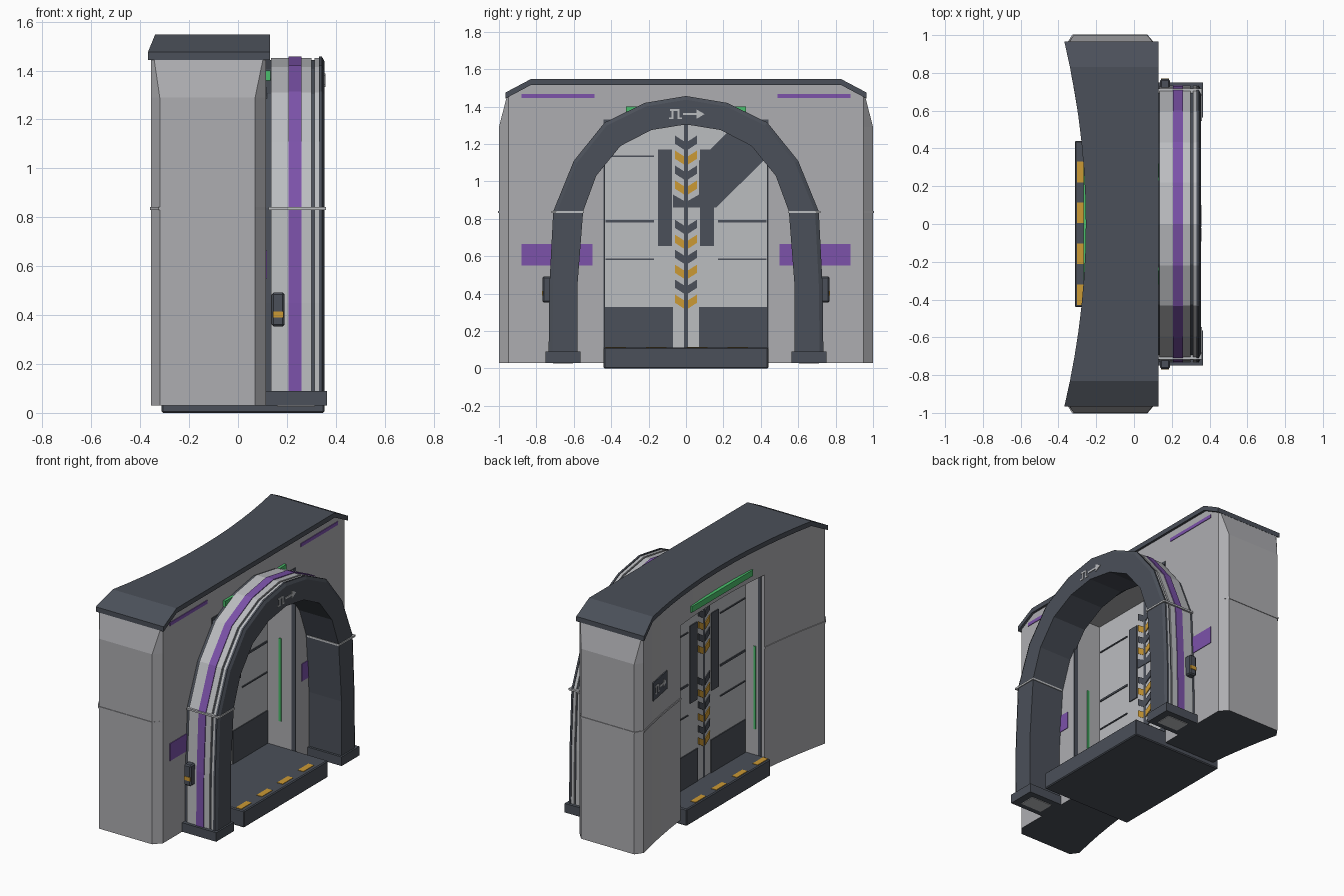
import bpy, bmesh
from mathutils import Vector

if "Cube" in bpy.data.objects:
    bpy.data.objects.remove(bpy.data.objects["Cube"])


def material(name, r, g, b):
    m = bpy.data.materials.new(name)
    m.use_nodes = True
    m.diffuse_color = (r, g, b, 1)
    m.node_tree.nodes["Principled BSDF"].inputs["Base Color"].default_value = (r, g, b, 1)
    return m


WALL = material("wall grey", .42, .42, .44)
LIGHT = material("light grey", .50, .51, .53)
DARK = material("dark slate", .07, .08, .1)
PURPLE = material("purple", .2, .085, .4)
YELLOW = material("amber", .6, .32, .035)
GREEN = material("green light", .07, .52, .15)


def finish(name, bm, *mats):
    bmesh.ops.recalc_face_normals(bm, faces=bm.faces)
    mesh = bpy.data.meshes.new(name)
    bm.to_mesh(mesh)
    bm.free()
    for m in mats:
        mesh.materials.append(m)
    ob = bpy.data.objects.new(name, mesh)
    bpy.context.collection.objects.link(ob)
    return ob


def skin(bm, sections):
    """Join equal closed sections into a capped solid."""
    rows = [[bm.verts.new(p) for p in s] for s in sections]
    n = len(rows[0])
    for a, b in zip(rows, rows[1:]):
        for i in range(n):
            j = (i + 1) % n
            bm.faces.new((a[i], a[j], b[j], b[i]))
    bm.faces.new(rows[0])
    bm.faces.new(rows[-1])


def loft(name, sections, mat):
    bm = bmesh.new()
    skin(bm, sections)
    return finish(name, bm, mat)


def rect(y0, y1, z0, z1):
    return [(y0, z0), (y1, z0), (y1, z1), (y0, z1)]


def plates(name, polys, x0, x1, mat, bend=False):
    """Extrude outlines in the y-z plane along x, optionally following the curved back."""
    bm = bmesh.new()
    for poly in polys:
        skin(bm, [[(x + (back(y) if bend else 0), y, z) for y, z in poly] for x in (x0, x1)])
    return finish(name, bm, mat)


def box(name, x, y, z, mat, bevel=0):
    ob = plates(name, [rect(*y, *z)], *x, mat)
    if bevel:
        mod = ob.modifiers.new("soft edge", "BEVEL")
        mod.width, mod.segments = bevel, 1
    return ob


def both(y0, y1, z0, z1):
    return [rect(y0, y1, z0, z1), rect(-y1, -y0, z0, z1)]


def back(y):
    return -.245 - .11 * (y / .95) ** 2


def roof_z(y):
    return 1.547 - max(0, abs(y) - .83) * .53


# Wall: two chamfered side blocks and a lintel, all with a curved back
BACK_Y = (.83, .7, .57, .44)
for s, side in ((1, "back"), (-1, "front")):
    flat = [(.115, .44), (.115, .83), (.115, .95)]
    rear = [(-.355, .95)] + [(back(y), y) for y in BACK_Y]
    plan = flat + [(.07, 1), (-.32, 1)] + rear
    top = flat + [(.105, .957), (-.345, .957)] + rear
    wall = loft(side + "_wall_block", [
        [(x, s * y, .03) for x, y in plan],
        [(x, s * y, 1.29) for x, y in plan],
        [(x, s * y, roof_z(y) - .02) for x, y in top]], WALL)
    wall.data.materials.append(DARK)
    for f in wall.data.polygons:
        f.material_index = int(f.normal.z < -.9)
    # Raised seam around the block
    seam = [(x - (.005 if x < 0 else 0), y + (.004 if y > .99 else 0)) for x, y in plan]
    loft(side + "_wall_seam", [[(x, s * y, z) for x, y in seam] for z in (.83, .842)], WALL)

LINTEL_Y = (-.44, -.29, -.15, 0, .15, .29, .44)
loft("lintel", [[(.115, y, 1.32), (.115, y, 1.525), (back(y), y, 1.525), (back(y), y, 1.32)]
                for y in LINTEL_Y], WALL)

# Roof slab
ends = (.965,) + BACK_Y
stations = [-y for y in ends] + list(LINTEL_Y[1:-1]) + list(reversed(ends))
loft("roof", [[(.13, y, roof_z(y)), (back(y) - .01, y, roof_z(y)),
               (back(y) - .01, y, roof_z(y) - .032), (.13, y, roof_z(y) - .032)]
              for y in stations], DARK)

# Wall paint and lamps
plates("wall_purple_panels", both(.5, .88, .55, .665), .11, .119, PURPLE)
plates("wall_purple_stripes", both(.49, .88, 1.445, 1.468), .11, .119, PURPLE)
box("arch_side_lamp", (.11, .132), (-.32, .32), (1.36, 1.4), GREEN)
box("rear_lamp", (-.268, -.24), (-.32, .32), (1.36, 1.4), GREEN)

# Doorway trim on the jambs
for s, side in ((1, "back"), (-1, "front")):
    for x, where in (((.09, .118), "outer"), ((-.245, -.225), "rear")):
        box(f"{side}_{where}_trim", x, sorted((s * .434, s * .441)), (.11, 1.32), DARK)
    for x, where in (((-.005, .01), "outer"), ((-.205, -.19), "rear")):
        box(f"{side}_{where}_light_strip", x, sorted((s * .434, s * .441)), (.28, .83), GREEN)
box("top_trim", (.09, .118), (-.44, .44), (1.31, 1.33), DARK)

# Sliding doors
plates("door_leaves", both(.008, .44, .1, 1.32), -.13, -.09, LIGHT)
box("door_gap", (-.133, -.087), (-.01, .01), (.1, 1.32), DARK)


def chevrons(first):
    polys = []
    for start, count in ((.32, 6), (.93, 4)):
        for i in range(first, count, 2):
            z = start + .08 * i
            for s in (1, -1):
                polys.append([(s * .01, z), (s * .06, z + .032),
                              (s * .06, z + .076), (s * .01, z + .044)])
    return polys


for face, x0, x1 in (("outer", -.092, -.084), ("rear", -.136, -.128)):
    plates(face + "_kick_plates", both(.07, .432, .11, .33), x0, x1, DARK)
    plates(face + "_handles", both(.075, .15, .655, 1.17), x0, x1, DARK)
    plates(face + "_door_grooves", both(.17, .43, .78, .793) + both(.17, .43, .58, .588)
           + both(.17, .43, 1.13, 1.138), x0, x1, DARK)
    plates(face + "_amber_chevrons", chevrons(0), x0, x1, YELLOW)
    plates(face + "_dark_chevrons", chevrons(1), x0, x1, DARK)

# Diagonal painted shape on the outer door face
plates("door_diagonal", [[(.0, .86), (.16, .86), (.435, 1.13), (.435, 1.32), (.28, 1.32),
                          (.07, 1.11), (.07, .93), (.0, .89)],
                         [(-.07, .86), (0, .86), (0, .89), (-.07, .93)]], -.092, -.0855, DARK)

# Threshold platform
box("platform", (-.313, .353), (-.44, .44), (0, .112), DARK, .006)
for x, where in (((-.302, -.265), "rear"), ((.285, .325), "outer")):
    for i in range(4):
        y = -.43 + .217 * i
        box(f"{where}_platform_dash_{i + 1}", x, (y, y + .11), (.108, .115), YELLOW)

# Arch, as concentric bands along one path
OUTER = [(.735, .05), (.73, .45), (.71, .84), (.6, 1.11), (.435, 1.315), (.22, 1.42), (0, 1.457)]
INNER = [(.58, .05), (.58, .45), (.55, .84), (.48, 1.03), (.35, 1.19), (.185, 1.275), (0, 1.305)]


def full(half):
    return half + [(-y, z) for y, z in reversed(half[:-1])]


def offset(point, d):
    y, z = point
    return Vector(point) + Vector((y, max(z - .75, 0))).normalized() * d


def band(name, x0, x1, d0, d1, mat, shell=True):
    sections = []
    for o, i in zip(full(OUTER), full(INNER)):
        a, b = offset(o, d0), offset(o, d1)
        c = offset(o, -.03) if shell else Vector(i)
        sections.append([(x0, *a), (x1, *b), (x1, *c), (x0, *c)])
    return loft(name, sections, mat)


band("arch_core", .105, .335, -.014, -.014, DARK, False)
band("arch_rear_shell", .135, .3, -.005, -.005, LIGHT)
band("arch_purple_band", .207, .26, 0, 0, PURPLE)
band("arch_front_shell", .312, .333, -.005, -.005, LIGHT)
band("arch_front_rim", .332, .344, 0, 0, DARK, False)
band("arch_front_face", .343, .354, 0, -.02, DARK, False)

# Arch feet, seams and side boxes
for s, side in ((1, "back"), (-1, "front")):
    def span(a, b):
        return sorted((s * a, s * b))
    box(side + "_arch_foot", (.112, .365), span(.565, .75), (.03, .09), DARK)
    box(side + "_foot_base", (.16, .315), span(.605, .71), (.026, .034), LIGHT)
    box(side + "_arch_seam", (.125, .36), span(.546, .718), (.83, .842), LIGHT)
    box(side + "_side_box", (.138, .19), span(.7, .768), (.353, .493), DARK, .008)
    box(side + "_side_box_stripe", (.143, .186), span(.762, .771), (.39, .415), YELLOW)


# Doorway-and-arrow signs
def sign(s, y, z):
    parts = [rect(-.085, -.045, .017, .027), rect(-.077, -.067, -.027, .02),
             rect(-.045, -.035, -.027, .027), rect(-.092, -.067, -.027, -.018),
             rect(-.035, -.022, -.027, -.018), rect(-.015, .06, -.006, .006),
             [(.055, -.026), (.1, 0), (.055, .026)]]
    return [[(y + s * u, z + v) for u, v in p] for p in parts]


plates("arch_sign", sign(1, 0, 1.36), .35, .358, LIGHT)
plates("rear_sign_panel", [rect(.62, .82, .98, 1.1)], -.007, .002, DARK, True)
plates("rear_sign", sign(-.8, .72, 1.04), -.011, -.004, LIGHT, True)
